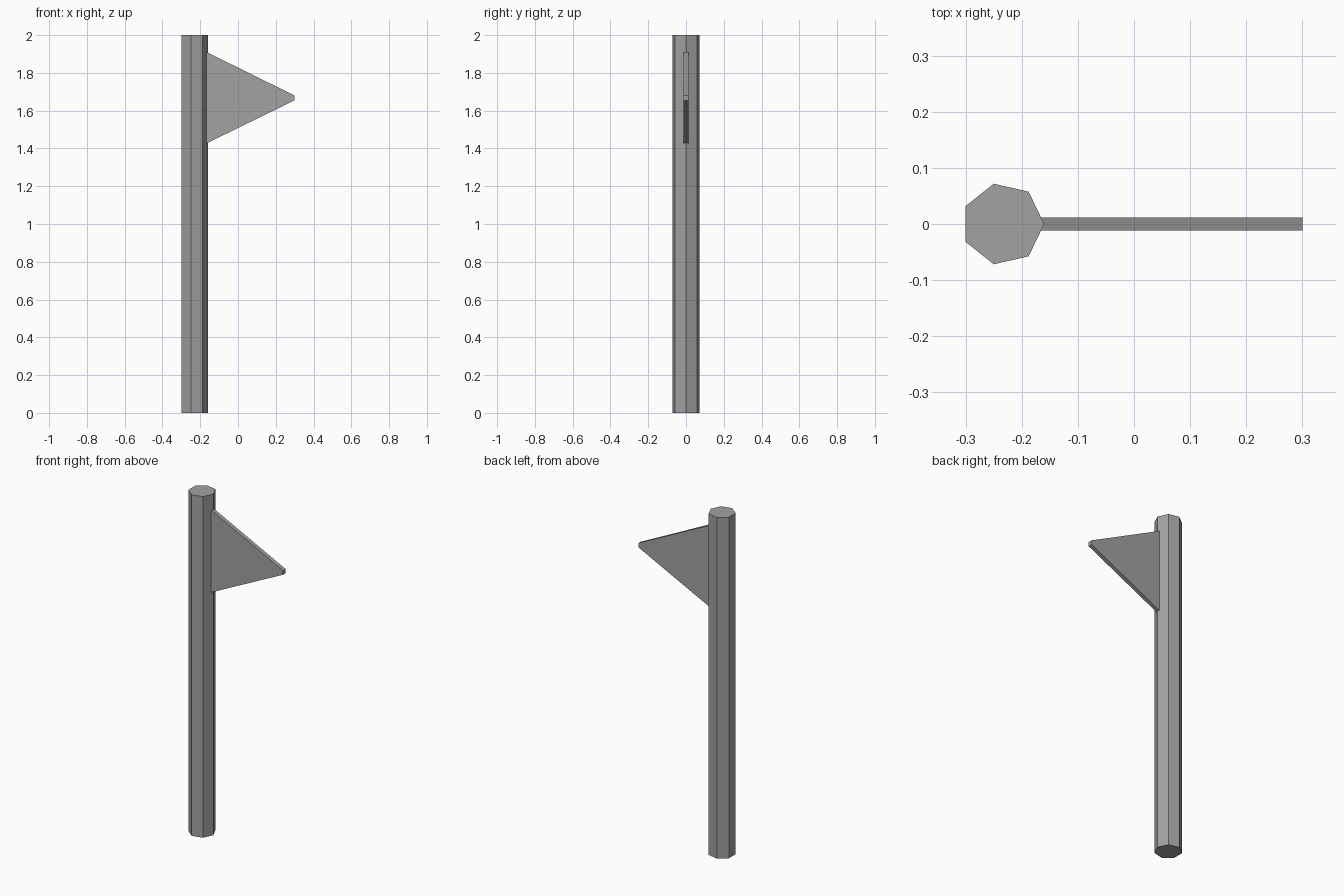
import bpy
import bmesh
from math import cos, sin, tau, pi
from mathutils import Vector

cube = bpy.data.objects.get("Cube")
if cube:
    bpy.data.objects.remove(cube, do_unlink=True)

grey = bpy.data.materials.new("mid_grey")
grey.use_nodes = True
colour = (0.36, 0.36, 0.36, 1)
grey.diffuse_color = colour
grey.node_tree.nodes["Principled BSDF"].inputs["Base Color"].default_value = colour


def prism(name, outline, direction):
    """Extrude a flat outline along a direction into a closed solid."""
    bm = bmesh.new()
    face = bm.faces.new([bm.verts.new(p) for p in outline])
    new = bmesh.ops.extrude_face_region(bm, geom=[face], use_keep_orig=True)["geom"]
    bmesh.ops.translate(bm, vec=Vector(direction),
                        verts=[v for v in new if isinstance(v, bmesh.types.BMVert)])
    bmesh.ops.recalc_face_normals(bm, faces=bm.faces)
    mesh = bpy.data.meshes.new(name)
    bm.to_mesh(mesh)
    bm.free()
    mesh.materials.append(grey)
    obj = bpy.data.objects.new(name, mesh)
    bpy.context.collection.objects.link(obj)
    return obj


# Seven-sided pole with one corner pointing towards the flag
sides = 7
radius = 0.14 / (1 + cos(pi / sides))
centre = -0.16 - radius
ring = [(centre + radius * cos(tau * i / sides), radius * sin(tau * i / sides), 0)
        for i in range(sides)]
prism("pole", ring, (0, 0, 2))

# Blunt-tipped triangular pennant, its base sunk slightly into the pole
thickness = 0.024
pennant = [(-0.17, 1.425), (0.3, 1.655), (0.3, 1.68), (-0.17, 1.912)]
prism("pennant", [(x, -thickness / 2, z) for x, z in pennant], (0, thickness, 0))
